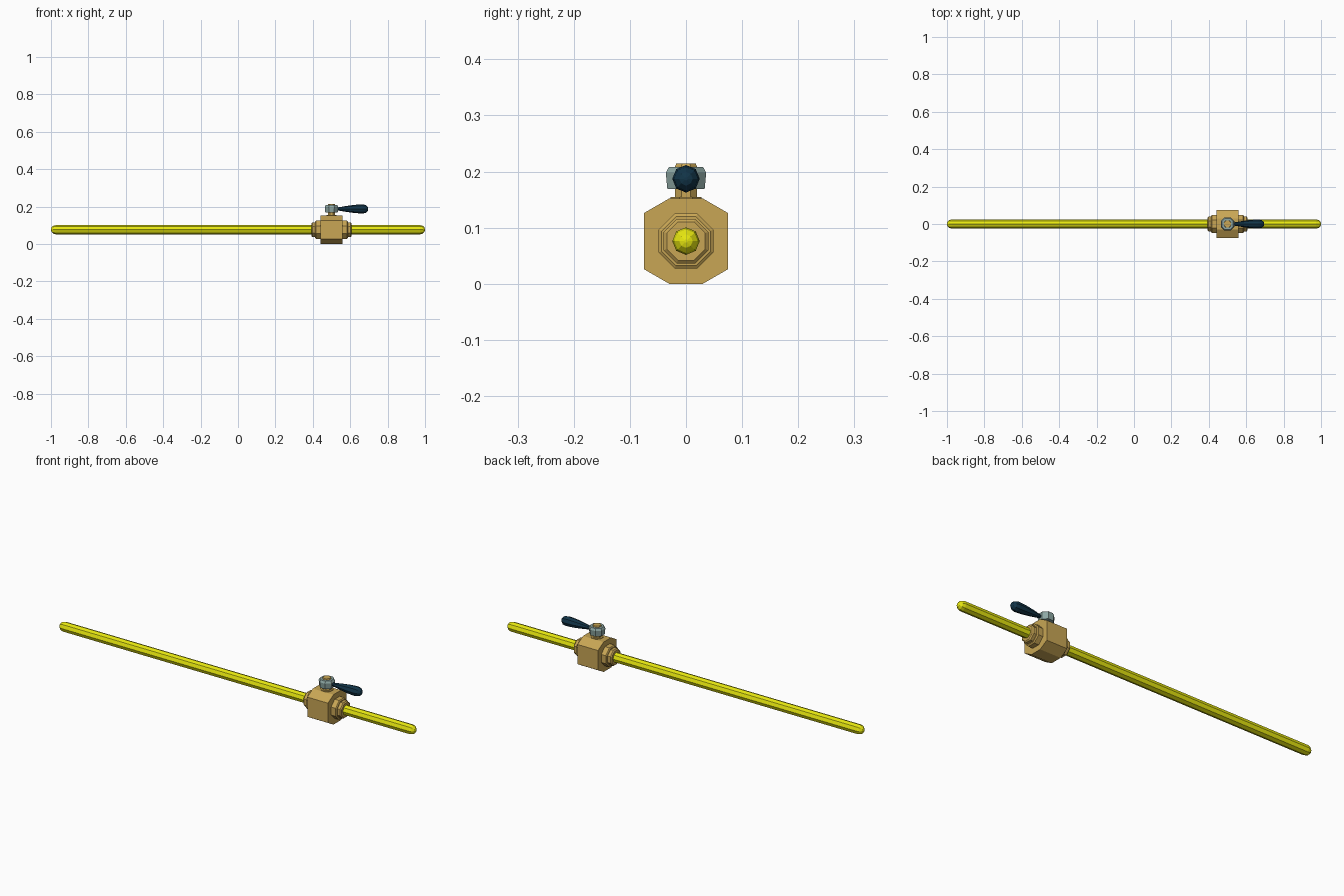
import bpy, bmesh
from math import pi, cos, sin

if "Cube" in bpy.data.objects:
    bpy.data.objects.remove(bpy.data.objects["Cube"])

CX, CZ = 0.5, 0.076   # valve centre along the pipe, pipe axis height


def material(name, rgb):
    m = bpy.data.materials.new(name)
    m.diffuse_color = (*rgb, 1)
    m.use_nodes = True
    m.node_tree.nodes["Principled BSDF"].inputs["Base Color"].default_value = m.diffuse_color
    return m


YELLOW = material("yellow paint", (0.80, 0.80, 0.005))
BRASS = material("brass", (0.58, 0.38, 0.09))
STEEL = material("steel", (0.27, 0.39, 0.37))
NAVY = material("dark grip", (0.006, 0.035, 0.065))


def finish(bm, name, mat):
    bmesh.ops.recalc_face_normals(bm, faces=bm.faces)
    me = bpy.data.meshes.new(name)
    bm.to_mesh(me)
    bm.free()
    me.materials.append(mat)
    ob = bpy.data.objects.new(name, me)
    bpy.context.collection.objects.link(ob)
    return ob


def lathe(name, mat, profile, axis, origin, sides=8, turn=0.0):
    """Capped faceted solid from (position, radius) rings along the x or z axis."""
    bm = bmesh.new()
    rings = []
    for t, r in profile:
        ring = []
        for i in range(sides):
            a = 2 * pi * i / sides + turn
            u, v = r * cos(a), r * sin(a)
            p = (t, u, v) if axis == "x" else (u, v, t)
            ring.append(bm.verts.new([p[k] + origin[k] for k in range(3)]))
        rings.append(ring)
    for a, b in zip(rings, rings[1:]):
        for i in range(sides):
            j = (i + 1) % sides
            bm.faces.new((a[i], a[j], b[j], b[i]))
    bm.faces.new(rings[0])
    bm.faces.new(rings[-1])
    return finish(bm, name, mat)


# Long pipe with rounded ends
half = [(0.974, 0.0245), (0.988, 0.021), (0.997, 0.012), (1.0, 0.003)]
pipe = [(-x, r) for x, r in reversed(half)] + half
lathe("pipe", YELLOW, pipe, "x", (0, 0, CZ))

# Valve body: chamfered block extruded along the pipe
section = [(0.03, 0), (0.075, 0.026), (0.075, 0.126), (0.03, 0.152)]
section += [(-y, z) for y, z in reversed(section)]
bm = bmesh.new()
face = bm.faces.new([bm.verts.new((CX - 0.058, y, z)) for y, z in section])
ext = bmesh.ops.extrude_face_region(bm, geom=[face])
moved = [g for g in ext["geom"] if isinstance(g, bmesh.types.BMVert)]
bmesh.ops.translate(bm, vec=(0.116, 0, 0), verts=moved)
finish(bm, "valve_body", BRASS)

# Stepped collars on both sides of the body
collar = [(0.05, 0.053), (0.083, 0.053), (0.087, 0.047), (0.087, 0.043),
          (0.102, 0.043), (0.107, 0.037), (0.107, 0.024)]
for side, name in ((-1, "left_collar"), (1, "right_collar")):
    lathe(name, BRASS, [(side * t, r) for t, r in collar], "x",
          (CX, 0, CZ), turn=pi / 8)

# Stem with a base flange and a top cap
stem = [(0.145, 0.030), (0.155, 0.030), (0.155, 0.021), (0.209, 0.021),
        (0.214, 0.019)]
lathe("stem", BRASS, stem, "z", (CX, 0, 0), turn=pi / 8)

# Nut that holds the handle
nut = [(0.169, 0.026), (0.169, 0.036), (0.198, 0.039), (0.208, 0.033),
       (0.208, 0.02)]
lathe("handle_nut", STEEL, nut, "z", (CX, 0, 0), turn=pi / 8)

# Teardrop lever
lever = [(0.02, 0.007), (0.045, 0.010), (0.08, 0.016), (0.125, 0.022),
         (0.165, 0.0245), (0.183, 0.021), (0.193, 0.012), (0.196, 0.003)]
lathe("lever", NAVY, lever, "x", (CX, 0, 0.187))
